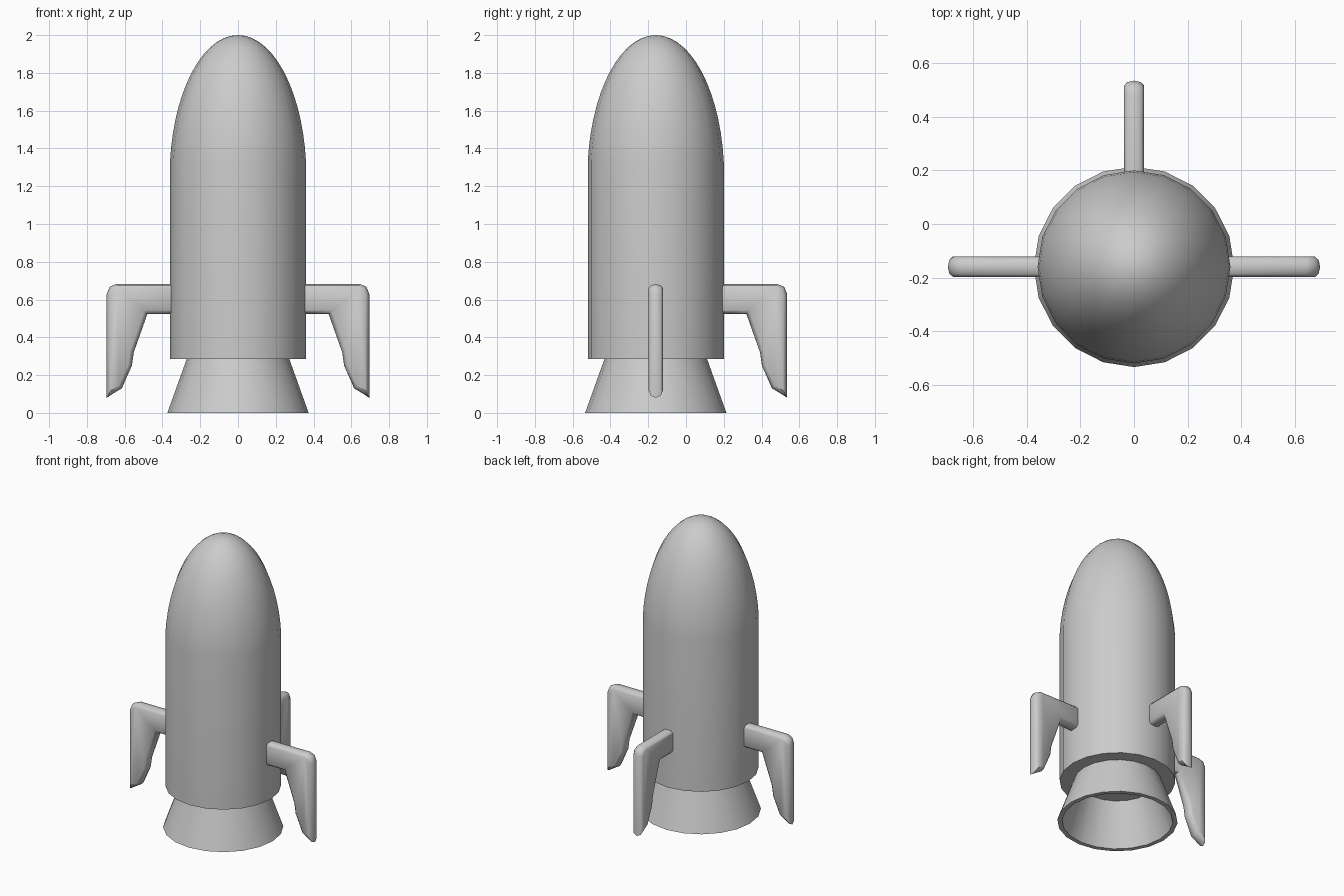
import bpy, bmesh, math
from mathutils import Vector, Matrix

if "Cube" in bpy.data.objects:
    bpy.data.objects.remove(bpy.data.objects["Cube"])

SIDES = 20
AXIS_Y = -0.16


def finish(name, bm, angle=35):
    bmesh.ops.recalc_face_normals(bm, faces=bm.faces)
    me = bpy.data.meshes.new(name)
    bm.to_mesh(me)
    bm.free()
    ob = bpy.data.objects.new(name, me)
    bpy.context.collection.objects.link(ob)
    bpy.ops.object.select_all(action='DESELECT')
    ob.select_set(True)
    bpy.context.view_layer.objects.active = ob
    bpy.ops.object.shade_smooth_by_angle(angle=math.radians(angle))
    return ob


def lathe(name, profile, closed=False):
    """Revolve (radius, z) points around the rocket axis."""
    bm = bmesh.new()
    vs = [bm.verts.new((r, 0, z)) for r, z in profile]
    pairs = list(zip(vs, vs[1:])) + ([(vs[-1], vs[0])] if closed else [])
    edges = [bm.edges.new(p) for p in pairs]
    bmesh.ops.spin(bm, geom=vs + edges, cent=(0, 0, 0), axis=(0, 0, 1),
                   angle=math.tau, steps=SIDES, use_duplicate=False)
    bmesh.ops.remove_doubles(bm, verts=bm.verts, dist=1e-4)
    bmesh.ops.translate(bm, verts=bm.verts, vec=(0, AXIS_Y, 0))
    return finish(name, bm)


def inset(points, d):
    """Move a clockwise outline inward by d with mitred corners."""
    out = []
    for i, p in enumerate(points):
        p = Vector(p)
        a = (p - Vector(points[i - 1])).normalized()
        b = (Vector(points[(i + 1) % len(points)]) - p).normalized()
        na, nb = Vector((a.y, -a.x)), Vector((b.y, -b.x))
        out.append(p + (na + nb) * d / (1 + na.dot(nb)))
    return out


# Hull: straight cylinder with an elongated elliptical nose
hull = [(0, 0.285), (0.36, 0.285), (0.36, 1.33)]
t0 = math.asin(0.08 / 0.75)
for i in range(1, 15):
    t = t0 + (math.pi / 2 - t0) * i / 14
    hull.append((0.362 * math.cos(t) if i < 14 else 0, 1.25 + 0.75 * math.sin(t)))
lathe("hull", hull)

# Nozzle: hollow flared skirt
lathe("nozzle", [(0.27, 0.29), (0.374, 0), (0.345, 0), (0.243, 0.285)], closed=True)

# Fins: bent legs with chamfered rims, as (radius, z) outline
outline = [(0.32, 0.682), (0.645, 0.682), (0.68, 0.667), (0.695, 0.63),
           (0.695, 0.08), (0.665, 0.10), (0.615, 0.13), (0.562, 0.25),
           (0.552, 0.32), (0.48, 0.523), (0.32, 0.523)]
for name, turn in (("right_fin", 0), ("back_fin", 90), ("left_fin", 180)):
    bm = bmesh.new()
    rings = []
    for y, d in ((-0.038, 0.021), (-0.026, 0.006), (0, 0), (0.026, 0.006), (0.038, 0.021)):
        rings.append([bm.verts.new((x, y, z)) for x, z in inset(outline, d)])
    n = len(outline)
    for a, b in zip(rings, rings[1:]):
        for i in range(n):
            j = (i + 1) % n
            bm.faces.new((a[i], a[j], b[j], b[i]))
    bm.faces.new(rings[0])
    bm.faces.new(rings[-1])
    bmesh.ops.transform(bm, verts=bm.verts, matrix=Matrix.Translation((0, AXIS_Y, 0))
                        @ Matrix.Rotation(math.radians(turn), 4, 'Z'))
    finish(name, bm, 50)
